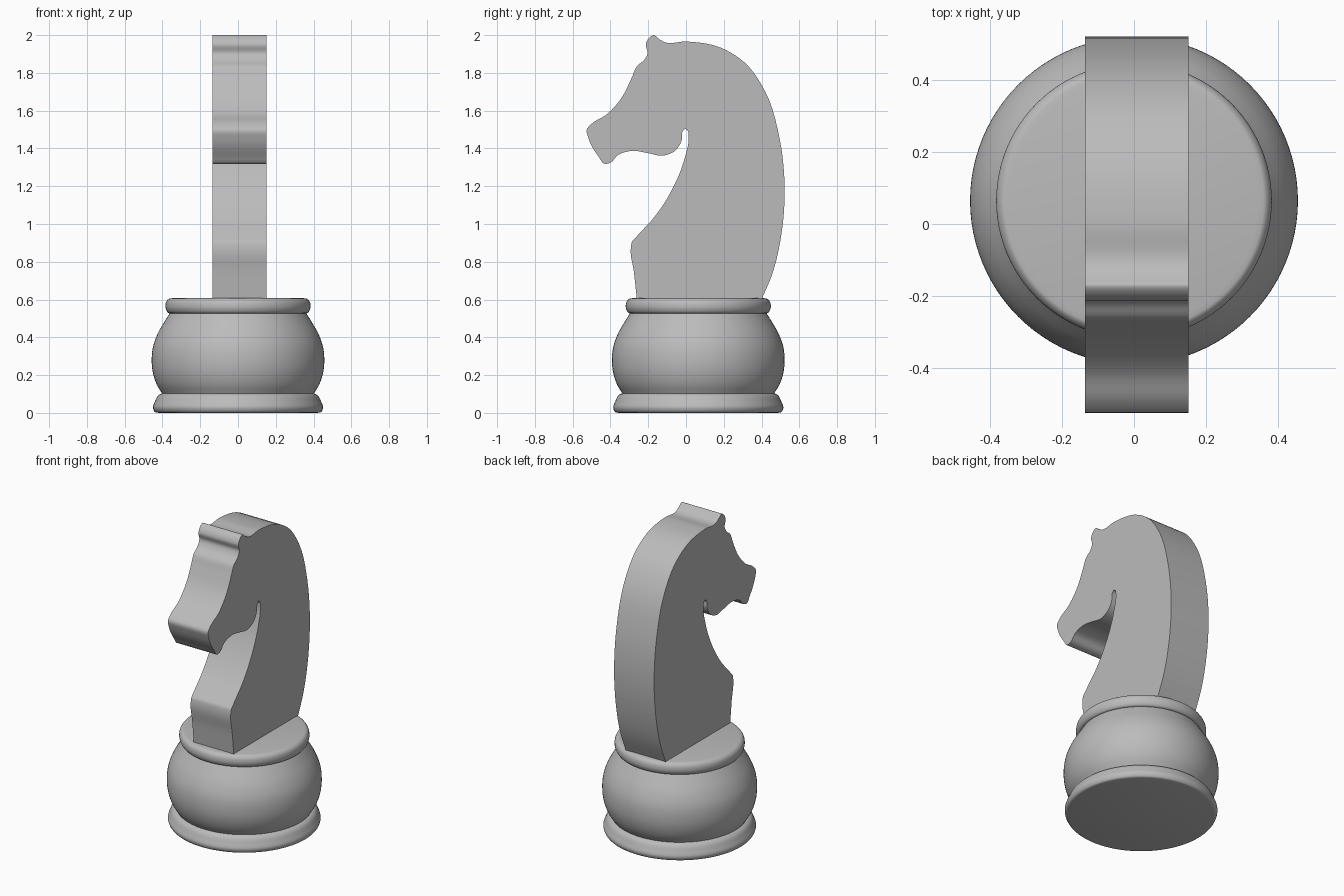
import bpy, bmesh, math
from mathutils import Vector

cube = bpy.data.objects.get("Cube")
if cube:
    bpy.data.objects.remove(cube, do_unlink=True)

grey = bpy.data.materials.new("plain grey")
grey.use_nodes = True
colour = (0.5, 0.5, 0.5, 1)
grey.diffuse_color = colour
grey.node_tree.nodes["Principled BSDF"].inputs["Base Color"].default_value = colour

BASE_Y = 0.065


def finish(name, bm, angle):
    """Turn a bmesh into a named, shaded object."""
    bmesh.ops.recalc_face_normals(bm, faces=bm.faces)
    mesh = bpy.data.meshes.new(name)
    bm.to_mesh(mesh)
    bm.free()
    mesh.materials.append(grey)
    obj = bpy.data.objects.new(name, mesh)
    bpy.context.collection.objects.link(obj)
    bpy.ops.object.select_all(action="DESELECT")
    obj.select_set(True)
    bpy.context.view_layer.objects.active = obj
    bpy.ops.object.shade_smooth_by_angle(angle=math.radians(angle))
    return obj


def spline(points, steps):
    """Smooth open path through the points (Catmull-Rom)."""
    pts = [Vector(p) for p in points]
    pts = [2 * pts[0] - pts[1]] + pts + [2 * pts[-1] - pts[-2]]
    path = []
    for a, b, c, d in zip(pts, pts[1:], pts[2:], pts[3:]):
        # Chord-length tangents avoid overshoot on uneven spacing
        ab, bc, cd = (b - a).length, (c - b).length, (d - c).length
        m1 = ((b - a) / ab * bc + (c - b) / bc * ab) / (ab + bc) * bc
        m2 = ((c - b) / bc * cd + (d - c) / cd * bc) / (bc + cd) * bc
        for i in range(steps):
            t = i / steps
            path.append(b * (2 * t**3 - 3 * t**2 + 1) + m1 * (t**3 - 2 * t**2 + t)
                        + c * (3 * t**2 - 2 * t**3) + m2 * (t**3 - t**2))
    return path + [pts[-2]]


def lathe(name, points, segments=96):
    """Revolve a (radius, height) profile and cap both ends."""
    bm = bmesh.new()
    rings = []
    for r, z in spline(points, 6):
        rings.append([bm.verts.new((r * math.cos(math.tau * i / segments),
                                    BASE_Y + r * math.sin(math.tau * i / segments), z))
                      for i in range(segments)])
    for low, high in zip(rings, rings[1:]):
        for i in range(segments):
            j = (i + 1) % segments
            bm.faces.new((low[i], low[j], high[j], high[i]))
    bm.faces.new(rings[0])
    bm.faces.new(rings[-1])
    return finish(name, bm, 40)


# Turned base: foot ring, round body, collar
lathe("foot_ring", [(.42, 0), (.44, .005), (.45, .025), (.44, .06), (.42, .095), (.40, .105)])
lathe("round_body", [(.40, .10), (.43, .15), (.452, .22), (.457, .28), (.45, .35),
                     (.425, .42), (.385, .49), (.36, .53)])
lathe("collar", [(.355, .525), (.37, .53), (.382, .55), (.384, .57), (.379, .59),
                 (.367, .603), (.35, .607)])

# Horse silhouette as (y, z), from the chest round the head to the back
outline = [
    (-.26, .60), (-.275, .74), (-.291, .885), (-.286, .905), (-.265, .93), (-.165, 1.04),
    (-.075, 1.18), (-.005, 1.355), (.014, 1.46), (.008, 1.495), (-.005, 1.503), (-.018, 1.49),
    (-.021, 1.45), (-.055, 1.39), (-.12, 1.362), (-.2, 1.375), (-.285, 1.387), (-.36, 1.365),
    (-.40, 1.325), (-.43, 1.318), (-.465, 1.36), (-.515, 1.45), (-.525, 1.5), (-.50, 1.53),
    (-.42, 1.58), (-.34, 1.67), (-.285, 1.78), (-.26, 1.835), (-.22, 1.87), (-.203, 1.905),
    (-.213, 1.95), (-.195, 1.985), (-.17, 2), (-.15, 1.985), (-.115, 1.963), (0, 1.966),
    (.18, 1.935), (.31, 1.855), (.42, 1.70), (.495, 1.455), (.522, 1.2), (.505, .945),
    (.455, .73), (.40, .60)]
LEFT, RIGHT = .152, -.136
bm = bmesh.new()
side = bm.faces.new([bm.verts.new((RIGHT, y, z)) for y, z in spline(outline, 5)])
slab = bmesh.ops.extrude_face_region(bm, geom=[side], use_keep_orig=True)
bmesh.ops.translate(bm, vec=(LEFT - RIGHT, 0, 0),
                    verts=[v for v in slab["geom"] if isinstance(v, bmesh.types.BMVert)])
finish("horse_head", bm, 40)
